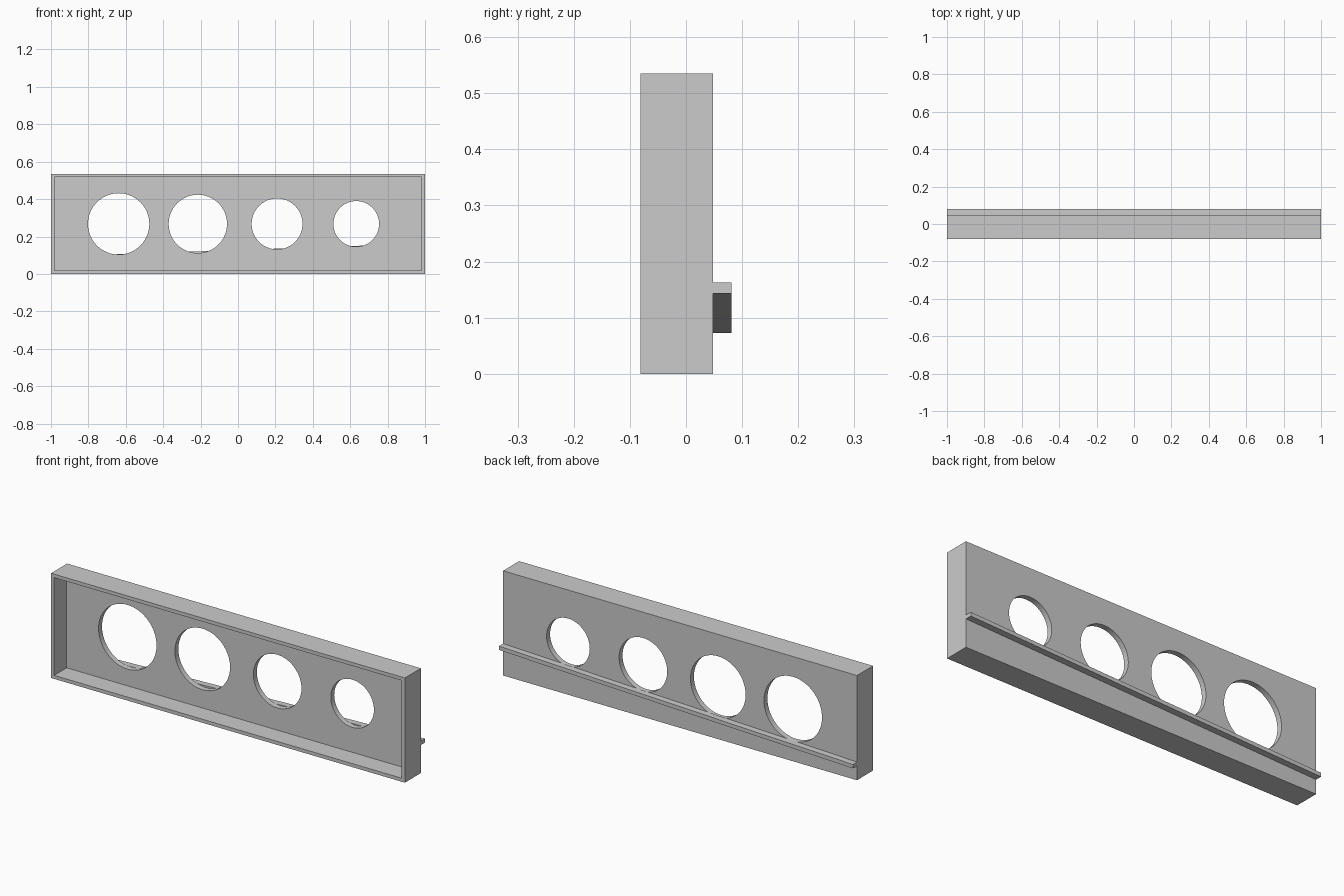
import bpy, math

old = bpy.data.objects.get("Cube")
if old:
    bpy.data.objects.remove(old, do_unlink=True)

# Main dimensions
HEIGHT = 0.535
FRONT, BACK, RAIL_BACK = -0.081, 0.048, 0.081
WALL, PANEL = 0.018, 0.028
HOLE_SPACING = 0.4235
HOLE_RADII = (0.164, 0.156, 0.136, 0.122)

grey = bpy.data.materials.new("light_grey")
grey.use_nodes = True
colour = (0.6, 0.6, 0.6, 1)
grey.diffuse_color = colour
grey.node_tree.nodes["Principled BSDF"].inputs["Base Color"].default_value = colour


def box(name, low, high):
    """Box between two opposite corners."""
    centre = [(a + b) / 2 for a, b in zip(low, high)]
    bpy.ops.mesh.primitive_cube_add(size=1, location=centre)
    obj = bpy.context.object
    obj.name = name
    obj.scale = [b - a for a, b in zip(low, high)]
    bpy.ops.object.transform_apply(location=False, rotation=False, scale=True)
    obj.data.materials.append(grey)
    return obj


def cut(target, cutter):
    """Subtract the cutter from the target, then drop the cutter."""
    cutter.hide_render = True
    mod = target.modifiers.new("cut", 'BOOLEAN')
    mod.operation = 'DIFFERENCE'
    mod.solver = 'EXACT'
    mod.object = cutter
    bpy.context.view_layer.objects.active = target
    bpy.ops.object.modifier_apply(modifier=mod.name)
    bpy.data.objects.remove(cutter, do_unlink=True)


# Shallow tray, open at the front
tray = box("tray", (-1, FRONT, 0), (1, BACK, HEIGHT))
cut(tray, box("recess_cutter", (WALL - 1, FRONT - 0.1, WALL),
              (1 - WALL, BACK - PANEL, HEIGHT - WALL)))

# Row of round holes through the back panel, shrinking toward +x
for i, radius in enumerate(HOLE_RADII):
    bpy.ops.mesh.primitive_cylinder_add(
        vertices=64, radius=radius, depth=0.1,
        location=((i - 1.5) * HOLE_SPACING - 0.003, BACK, HEIGHT / 2),
        rotation=(math.pi / 2, 0, 0))
    cut(tray, bpy.context.object)

bpy.ops.object.select_all(action='DESELECT')
tray.select_set(True)
bpy.context.view_layer.objects.active = tray
bpy.ops.object.shade_smooth_by_angle(angle=math.radians(30))

# Sloping rail on the back, sheared so its ends stay upright
rail = box("sloping_rail", (-1, BACK, 0.108), (1, RAIL_BACK, 0.128))
for v in rail.data.vertices:
    v.co.z += 0.035 * v.co.x
